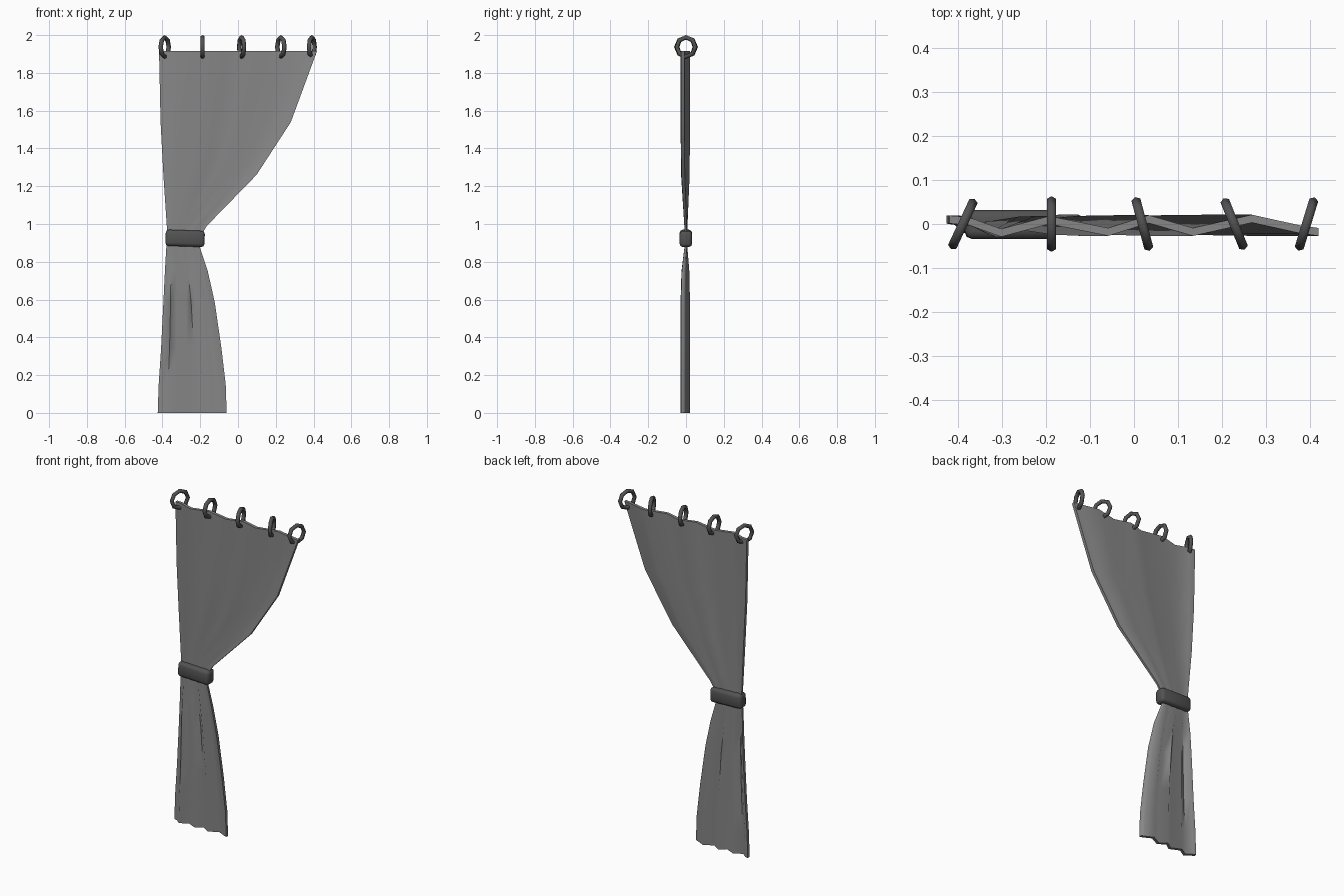
import bpy, bmesh, math

if "Cube" in bpy.data.objects:
    bpy.data.objects.remove(bpy.data.objects["Cube"])


def material(name, v):
    m = bpy.data.materials.new(name)
    m.diffuse_color = (v, v, v, 1)
    m.use_nodes = True
    m.node_tree.nodes["Principled BSDF"].inputs["Base Color"].default_value = m.diffuse_color
    return m


CLOTH = material("grey cloth", 0.24)
DARK = material("dark grey", 0.085)

# Cloth outline per height: z, left x, right x, fold strength, half thickness
ROWS = [
    (0.0, -0.425, -0.06, 1.0, 0.009),
    (0.15, -0.42, -0.065, 1.0, 0.009),
    (0.345, -0.407, -0.088, 1.0, 0.009),
    (0.585, -0.395, -0.123, 1.0, 0.009),
    (0.75, -0.387, -0.16, 0.8, 0.008),
    (0.87, -0.38, -0.20, 0.15, 0.006),
    (0.925, -0.375, -0.205, 0.1, 0.006),
    (0.99, -0.377, -0.165, 0.15, 0.006),
    (1.26, -0.395, 0.098, 0.85, 0.009),
    (1.54, -0.41, 0.28, 1.0, 0.009),
    (1.915, -0.418, 0.418, 1.0, 0.009),
]
# Fold pattern across the width: fraction, depth
FOLDS = [(0, 0.01), (0.05, 0.007), (0.14, -0.02), (0.27, 0.009), (0.43, -0.018),
         (0.54, 0.011), (0.66, -0.018), (0.82, 0.012), (0.95, -0.012), (1, -0.018)]

# Curtain: closed folded sheet lofted through the rows
bm = bmesh.new()
loops = []
for z, xl, xr, amp, half in ROWS:
    front = [bm.verts.new((xl + (xr - xl) * u, d * amp - half, z)) for u, d in FOLDS]
    back = [bm.verts.new((xl + (xr - xl) * u, d * amp + half, z)) for u, d in FOLDS]
    loops.append(front + back[::-1])
n = len(loops[0])
for a, b in zip(loops, loops[1:]):
    for i in range(n):
        j = (i + 1) % n
        bm.faces.new((a[i], a[j], b[j], b[i]))
for loop in (loops[0], loops[-1]):
    for i in range(n // 2 - 1):
        bm.faces.new((loop[i], loop[i + 1], loop[n - 2 - i], loop[n - 1 - i]))
bmesh.ops.recalc_face_normals(bm, faces=bm.faces)
me = bpy.data.meshes.new("curtain")
bm.to_mesh(me)
bm.free()
me.materials.append(CLOTH)
me.shade_smooth()
me.set_sharp_from_angle(angle=math.radians(75))
curtain = bpy.data.objects.new("curtain", me)
bpy.context.collection.objects.link(curtain)

# Tie band: rounded block around the gathered cloth
bpy.ops.mesh.primitive_cube_add(size=1, location=(-0.28, -0.001, 0.924))
tie = bpy.context.object
tie.name = "tie_band"
tie.scale = (0.207, 0.066, 0.086)
bpy.ops.object.transform_apply(location=False, rotation=False, scale=True)
tie.rotation_euler[1] = math.radians(2)
bevel = tie.modifiers.new("rounded", 'BEVEL')
bevel.width = 0.017
bevel.segments = 2
tie.data.materials.append(DARK)
tie.data.shade_smooth()

# Hanging rings: low-sided, each twisted a little
RINGS = [(-0.388, -25), (-0.187, 0), (0.019, 15), (0.227, 22), (0.391, -17)]
for k, (x, twist) in enumerate(RINGS):
    bpy.ops.mesh.primitive_torus_add(
        major_segments=8, minor_segments=6, major_radius=0.051, minor_radius=0.012,
        location=(x, 0, 1.937), rotation=(0, math.pi / 2, math.radians(twist)))
    ring = bpy.context.object
    ring.name = f"curtain_ring_{k + 1}"
    ring.data.materials.append(DARK)
    ring.data.shade_smooth()
